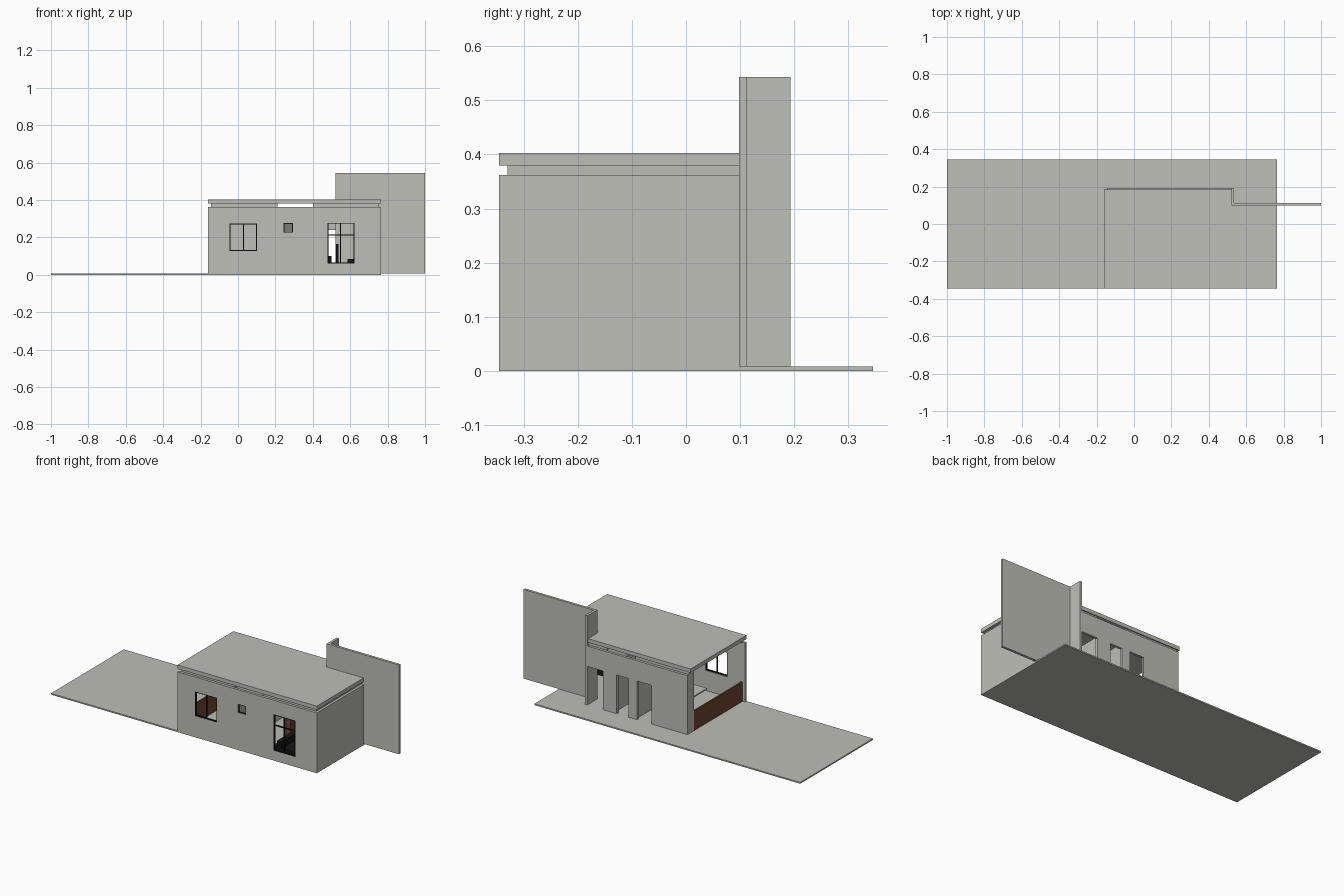
import bpy, bmesh

if "Cube" in bpy.data.objects:
    bpy.data.objects.remove(bpy.data.objects["Cube"])

def mat(name, rgb):
    m = bpy.data.materials.new(name)
    m.diffuse_color = (*rgb, 1)
    m.use_nodes = True
    m.node_tree.nodes["Principled BSDF"].inputs["Base Color"].default_value = m.diffuse_color
    return m

CONCRETE = mat("pale_concrete", (0.52, 0.52, 0.48))
BLACK = mat("black_metal", (0.008, 0.008, 0.008))
WOOD = mat("brown_wood", (0.16, 0.06, 0.03))
GLASS = mat("dark_grey_glass", (0.2, 0.2, 0.19))

def finish(name, bm, material):
    bmesh.ops.recalc_face_normals(bm, faces=bm.faces)
    me = bpy.data.meshes.new(name)
    bm.to_mesh(me)
    bm.free()
    me.materials.append(material)
    ob = bpy.data.objects.new(name, me)
    bpy.context.collection.objects.link(ob)
    return ob

def extrude(bm, vec):
    """Thicken all faces of a flat sheet along vec."""
    faces = bm.faces[:]
    ext = bmesh.ops.extrude_face_region(bm, geom=faces, use_keep_orig=True)
    verts = [g for g in ext["geom"] if isinstance(g, bmesh.types.BMVert)]
    bmesh.ops.translate(bm, verts=verts, vec=vec)

def prism(name, outline, z0, z1, material):
    """Upright prism from a plan outline."""
    bm = bmesh.new()
    bm.faces.new([bm.verts.new((x, y, z0)) for x, y in outline])
    extrude(bm, (0, 0, z1 - z0))
    return finish(name, bm, material)

def box(name, x0, x1, y0, y1, z0, z1, material):
    return prism(name, [(x0, y0), (x1, y0), (x1, y1), (x0, y1)], z0, z1, material)

def wall(name, x0, x1, y0, y1, z0, z1, holes, material):
    """Wall along x with rectangular openings (x0, x1, z0, z1)."""
    xs = sorted({x0, x1, *[v for h in holes for v in h[:2]]})
    zs = sorted({z0, z1, *[v for h in holes for v in h[2:]]})
    bm = bmesh.new()
    grid = {(x, z): bm.verts.new((x, y0, z)) for x in xs for z in zs}
    for a, b in zip(xs, xs[1:]):
        for c, d in zip(zs, zs[1:]):
            mx, mz = (a + b) / 2, (c + d) / 2
            if not any(h[0] < mx < h[1] and h[2] < mz < h[3] for h in holes):
                bm.faces.new([grid[p] for p in ((a, c), (b, c), (b, d), (a, d))])
    extrude(bm, (0, y1 - y0, 0))
    loose = [v for v in bm.verts if not v.link_faces]
    bmesh.ops.delete(bm, geom=loose, context='VERTS')
    return finish(name, bm, material)

def frame(name, h, y0, y1, t, mullions=(), transoms=()):
    """Frame around an opening, with bars."""
    cuts_x = [h[0] + t, *[v for m in mullions for v in (m - t / 2, m + t / 2)], h[1] - t]
    cuts_z = [h[2] + t, *[v for m in transoms for v in (m - t / 2, m + t / 2)], h[3] - t]
    panes = [(cuts_x[i], cuts_x[i + 1], cuts_z[j], cuts_z[j + 1])
             for i in range(0, len(cuts_x), 2) for j in range(0, len(cuts_z), 2)]
    return wall(name, h[0], h[1], y0, y1, h[2], h[3], panes, BLACK)

# Ground slab
G, TOP = 0.008, 0.362
box("ground_slab", -1, 0.765, -0.345, 0.345, 0, G, CONCRETE)

# Front wall with two windows and a tall glazed door
win = (-0.045, 0.102, 0.128, 0.275)
small = (0.243, 0.295, 0.225, 0.277)
door = (0.478, 0.622, 0.06, 0.278)
wall("front_wall", -0.16, 0.765, -0.345, -0.33, G, TOP, [win, small, door], CONCRETE)
frame("window_frame", win, -0.344, -0.334, 0.005, [0.03])
frame("small_window_frame", small, -0.344, -0.334, 0.005)
frame("door_frame", door, -0.344, -0.334, 0.005, [0.547], [0.212])
box("small_window_pane", 0.247, 0.291, -0.34, -0.336, 0.229, 0.273, GLASS)

# Right wall, back wall with three doorways, short left return
box("right_wall", 0.75, 0.765, -0.33, 0.098, G, TOP, CONCRETE)
doorways = [(a, b, G, 0.24) for a, b in ((0.095, 0.19), (0.245, 0.325), (0.415, 0.52))]
wall("back_wall", -0.145, 0.52, 0.178, 0.193, G, TOP, doorways, CONCRETE)
box("left_return_wall", -0.145, -0.13, 0.13, 0.178, G, TOP, CONCRETE)

# Low wooden parapet on the open left side
box("left_wood_parapet", -0.145, -0.135, -0.33, 0.13, G, 0.125, WOOD)

# Recessed strips carrying the roof, with a slot front and back
for x0, x1 in ((-0.145, 0.21), (0.4, 0.75)):
    box("front_roof_strip", x0, x1, -0.33, -0.315, TOP, 0.38, CONCRETE)
    box("back_roof_strip", x0, min(x1, 0.52), 0.163, 0.178, TOP, 0.38, CONCRETE)
box("right_roof_strip", 0.735, 0.75, -0.315, 0.098, TOP, 0.38, CONCRETE)

# Flat roof, notched around the tall wall
prism("roof", [(-0.16, -0.345), (0.765, -0.345), (0.765, 0.098), (0.52, 0.098),
               (0.52, 0.185), (-0.16, 0.185)], 0.38, 0.403, CONCRETE)

# Tall L-shaped wall
prism("tall_wall", [(0.52, 0.098), (1, 0.098), (1, 0.113), (0.535, 0.113),
                    (0.535, 0.193), (0.52, 0.193)], G, 0.543, CONCRETE)

# Interior partitions and simple furniture
for x in (0.2, 0.345):
    box("partition", x, x + 0.012, -0.06, 0.178, G, 0.3, CONCRETE)
box("wood_cabinet", 0.357, 0.385, -0.05, 0.12, G, 0.13, WOOD)
box("sofa_seat", 0.44, 0.7, -0.3, -0.16, G, 0.062, BLACK)
box("sofa_arm", 0.47, 0.5, -0.3, -0.16, 0.062, 0.1, BLACK)
box("side_cushion", 0.585, 0.64, -0.3, -0.2, 0.062, 0.085, BLACK)
box("lamp_post", 0.523, 0.536, -0.1, -0.087, G, 0.165, BLACK)
box("table_top", 0.0, 0.12, -0.2, -0.06, 0.09, 0.098, CONCRETE)
box("table_base", 0.05, 0.07, -0.14, -0.12, G, 0.09, BLACK)
